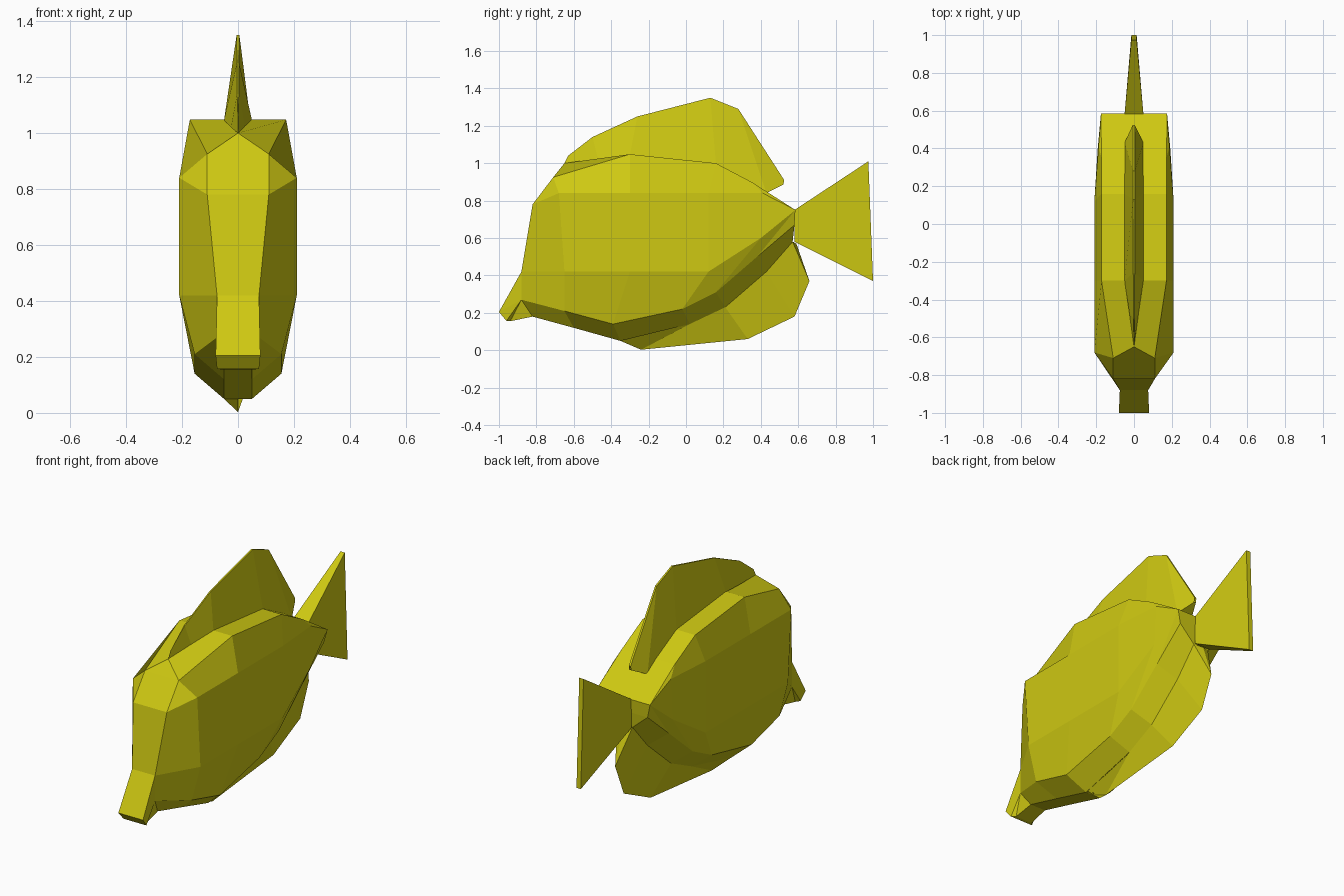
import bpy, bmesh

if "Cube" in bpy.data.objects:
    bpy.data.objects.remove(bpy.data.objects["Cube"])

yellow = bpy.data.materials.new("golden_yellow")
yellow.diffuse_color = (0.62, 0.58, 0.006, 1)
yellow.use_nodes = True
yellow.node_tree.nodes["Principled BSDF"].inputs["Base Color"].default_value = yellow.diffuse_color


def flat(row):
    """Project a row of points onto the centre plane."""
    return [(0, y, z) for x, y, z in row]


def loft(name, rows):
    """Skin neighbouring rows of points, then mirror the half shell across x."""
    bm = bmesh.new()
    cache = {}

    def vert(p):
        key = tuple(round(c, 4) for c in p)
        if key not in cache:
            cache[key] = bm.verts.new(key)
        return cache[key]

    def face(points):
        loop = []
        for p in points:
            v = vert(p)
            if v not in loop:
                loop.append(v)
        if len(loop) > 2 and any(v.co.x != 0 for v in loop) and not bm.faces.get(loop):
            bm.faces.new(loop)

    for a, b in zip(rows, rows[1:]):
        for i in range(len(a) - 1):
            quad = [a[i], a[i + 1], b[i + 1], b[i]]
            face(quad)
            face([(-x, y, z) for x, y, z in reversed(quad)])
    bmesh.ops.recalc_face_normals(bm, faces=bm.faces[:])
    mesh = bpy.data.meshes.new(name)
    bm.to_mesh(mesh)
    bm.free()
    mesh.materials.append(yellow)
    obj = bpy.data.objects.new(name, mesh)
    bpy.context.collection.objects.link(obj)
    return obj


# Body stations from face to tail: back edge, upper side, lower side, belly edge, keel
stations = [
    [(.11, -.71, .925), (.11, -.82, .78), (.075, -.88, .42), (.075, -.88, .27), (.05, -.82, .18)],
    [(.11, -.71, .925), (.21, -.68, .84), (.21, -.65, .42), (.155, -.65, .21), (.05, -.6, .12)],
    [(.172, -.3, 1.048), (.21, -.3, .84), (.21, -.3, .42), (.155, -.39, .14), (.05, -.35, .05)],
    [(.172, .16, 1.0), (.21, .12, .84), (.21, .12, .42), (.155, -.02, .22), (.05, .02, .14)],
    [(.172, .35, .9), (.188, .41, .84), (.192, .4, .6), (.155, .16, .31), (.05, .21, .23)],
    [(.175, .585, .75), (.175, .585, .75), (.175, .585, .75), (.155, .38, .5), (.05, .43, .42)],
    [(.175, .585, .75), (.175, .585, .75), (.175, .585, .75), (.155, .58, .67), (.05, .57, .58)],
]
brow = (0, -.65, 1.0)
rows = []
for i, s in enumerate(stations):
    top = brow if i < 2 else flat(s)[0]
    rows.append([top] + s + [flat(s)[-1]])
rows = [[brow] + flat(stations[0]) + [rows[0][-1]]] + rows + [flat(rows[-1])]
loft("body", rows)

# Snout: side outline swept from the centre plane, closed by a fan on the cheek
snout = [(.075, -.88, .42), (.08, -1.0, .205), (.075, -.96, .157),
         (.055, -.94, .155), (.05, -.82, .18)]
loft("snout", [flat(snout), snout, [(.075, -.88, .27)] * len(snout)])

# Dorsal fin: wide root tapering to a thin crest
crest = [(0, -.63, 1.04), (.003, -.5, 1.14), (.004, -.26, 1.25),
         (.005, .13, 1.35), (.005, .28, 1.29), (.006, .525, .91)]
root = [(0, -.65, 1.0), (.025, -.47, 1.02), (.05, -.3, 1.045),
        (.05, .16, .998), (.05, .43, .84), (.006, .52, .885)]
loft("dorsal_fin", [flat(crest), crest, root, flat(root)])

# Anal fin: wedge below the keel
keel = [(.05, -.35, .05), (.05, .02, .14), (.05, .21, .23), (.05, .43, .42), (.05, .57, .58)]
edge = [(0, -.35, .05), (0, -.24, .003), (0, .33, .06), (0, .58, .18), (0, .66, .37)]
loft("anal_fin", [edge, keel, [(0, .58, .58)] * 5])
loft("anal_fin_rear", [[(0, .66, .37), (.05, .57, .58)], [(0, .59, .57)] * 2])

# Tail fin: narrow thick root flaring to a thin trailing edge
tail_root = [(.05, .58, .75), (.05, .58, .58)]
tail_edge = [(.014, .975, 1.01), (.014, 1.0, .37)]
tail = [[flat(r)[0]] + r + [flat(r)[1]] for r in (tail_root, tail_edge)]
loft("tail_fin", [flat(tail[0])] + tail + [flat(tail[1])])
